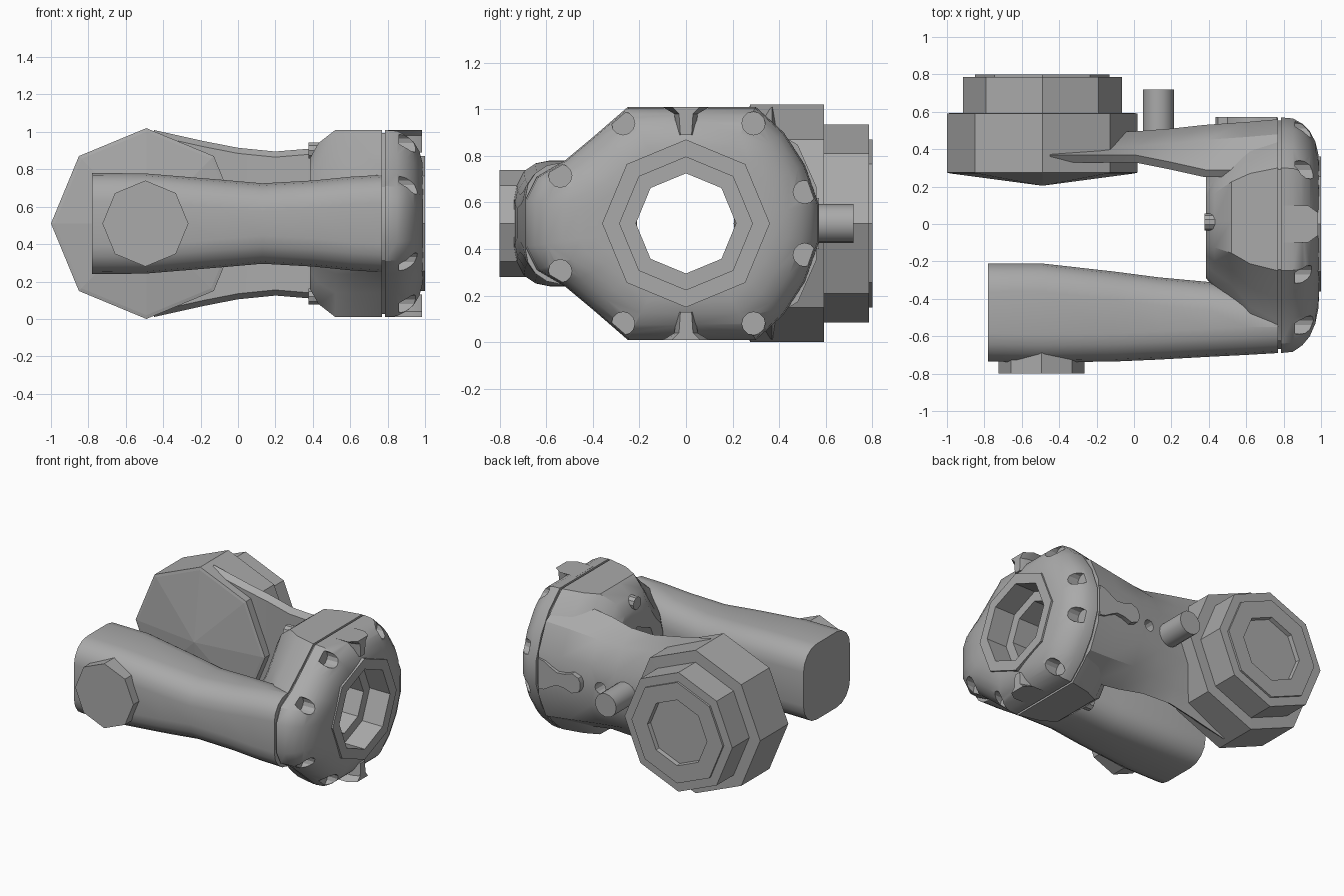
import bpy, bmesh, math
from mathutils import Matrix, Vector

if "Cube" in bpy.data.objects:
    bpy.data.objects.remove(bpy.data.objects["Cube"], do_unlink=True)

MID = 0.51  # height of the shared centre plane

grey = bpy.data.materials.new("cast_grey")
grey.use_nodes = True
grey.diffuse_color = (0.4, 0.4, 0.4, 1)
grey.node_tree.nodes["Principled BSDF"].inputs["Base Color"].default_value = (0.4, 0.4, 0.4, 1)


def finish(name, bm, smooth=True):
    bmesh.ops.recalc_face_normals(bm, faces=bm.faces)
    mesh = bpy.data.meshes.new(name)
    bm.to_mesh(mesh)
    bm.free()
    mesh.materials.append(grey)
    ob = bpy.data.objects.new(name, mesh)
    bpy.context.collection.objects.link(ob)
    bpy.context.view_layer.objects.active = ob
    if smooth:
        for o in bpy.context.selected_objects:
            o.select_set(False)
        ob.select_set(True)
        bpy.ops.object.shade_smooth_by_angle(angle=math.radians(32))
    return ob


def loft(name, rings, smooth=True):
    """Skin a list of equal-length rings of points and close both ends."""
    bm = bmesh.new()
    loops = [[bm.verts.new(p) for p in ring] for ring in rings]
    for a, b in zip(loops, loops[1:]):
        for i in range(len(a)):
            j = (i + 1) % len(a)
            bm.faces.new((a[i], a[j], b[j], b[i]))
    bm.faces.new(loops[0])
    bm.faces.new(loops[-1])
    return finish(name, bm, smooth)


def turned(name, axis, centre, steps, sides=8, smooth=False):
    """Stack of (position, radius) steps along the x or y axis."""
    rings = []
    for t, r in steps:
        ring = []
        for i in range(sides):
            a = 2 * math.pi * i / sides
            u, w = r * math.cos(a), r * math.sin(a)
            ring.append((t, centre[0] + u, centre[1] + w) if axis == "x"
                        else (centre[0] + u, t, centre[1] + w))
        rings.append(ring)
    return loft(name, rings, smooth)


def cut(target, cutter):
    cutter.hide_render = True
    mod = target.modifiers.new("cut", "BOOLEAN")
    mod.operation = "DIFFERENCE"
    mod.solver = "EXACT"
    mod.object = cutter
    bpy.context.view_layer.objects.active = target
    bpy.ops.object.modifier_apply(modifier=mod.name)
    bpy.data.objects.remove(cutter, do_unlink=True)


# Outline of the hub seen along x: upper half (y, height above centre), mirrored
upper = [(-0.69, 0.1), (-0.64, 0.2), (-0.52, 0.27), (-0.4, 0.37), (-0.25, 0.5),
         (0.02, 0.5), (0.3, 0.5), (0.42, 0.39), (0.51, 0.25), (0.57, 0.08)]
outline = upper + [(y, -z) for y, z in reversed(upper)]


def hub_ring(x, left, right, tall):
    return [(x, y * (left if y < 0 else right), MID + z * tall) for y, z in outline]


# Hub body, seam and domed cover
hub = loft("hub_body", [hub_ring(*s) for s in [
    (0.385, 0.42, 0.45, 0.7), (0.43, 0.5, 0.55, 0.86), (0.52, 0.62, 0.75, 1),
    (0.62, 0.85, 0.9, 1), (0.77, 1, 1, 1)]])
seam = loft("hub_seam", [hub_ring(x, 0.97, 0.97, 0.97) for x in (0.76, 0.8)])
cover = loft("hub_cover", [hub_ring(x, s, s, s) for x, s in [
    (0.785, 1), (0.85, 0.99), (0.9, 0.94), (0.94, 0.87), (0.97, 0.77), (0.985, 0.66), (0.99, 0.55)]])
rim = turned("hub_rim", "x", (0, MID), [(0.9, 0.36), (1.0, 0.36)])

# Central bore with a wider counterbore behind the rim
for part in (hub, seam, cover, rim):
    cut(part, turned("bore_cutter", "x", (0, MID), [(0.3, 0.215), (1.1, 0.215)]))
for part in (cover, rim):
    cut(part, turned("counterbore_cutter", "x", (0, MID), [(0.84, 0.285), (1.1, 0.285)]))

# Screw pockets around the cover
for y, z in [(-0.27, 0.43), (0.29, 0.43), (0.51, 0.135), (-0.54, 0.205)]:
    for side in (1, -1):
        cut(cover, turned("pocket_cutter", "x", (y, MID + side * z),
                          [(0.86, 0.05), (1.1, 0.05)], 12))

# Flared lugs on the cover and small pins on the inner hub face
for side, label in ((1, "top"), (-1, "bottom")):
    lug = [(-0.1, 0.5), (-0.05, 0.47), (-0.04, 0.38), (0.04, 0.38), (0.05, 0.47), (0.1, 0.5)]
    loft("cover_lug_" + label, [[(x, y * w, MID + side * z) for y, z in lug]
                                for x, w in ((0.8, 1), (0.93, 1), (0.985, 0.6))])
    turned("inner_pin_" + label, "x", (0.01, MID + side * 0.39),
           [(0.378, 0.045), (0.5, 0.045)], 10, True)


def rounded(x, y0, y1, half, r=0.15):
    """Rounded rectangle section of the front arm."""
    ring = []
    for k, (cy, cz) in enumerate([(y1 - r, half - r), (y0 + r, half - r),
                                  (y0 + r, r - half), (y1 - r, r - half)]):
        for i in range(5):
            a = math.pi / 2 * (k + i / 4)
            ring.append((x, cy + r * math.cos(a), MID + cz + r * math.sin(a)))
    return ring


# Front arm with its octagonal boss
loft("front_arm", [rounded(*s) for s in [
    (-0.78, -0.735, -0.21, 0.27), (-0.5, -0.74, -0.21, 0.268), (-0.1, -0.735, -0.255, 0.235),
    (0.13, -0.725, -0.285, 0.215), (0.4, -0.71, -0.31, 0.23), (0.6, -0.7, -0.35, 0.25),
    (0.77, -0.69, -0.4, 0.26)]])
turned("front_boss", "y", (-0.495, MID), [(-0.8, 0.23), (-0.68, 0.23)])


def plate(x, inner, outer, half):
    """Section of the back arm: flat inside, bevelled outside."""
    top = [(inner, half - 0.03), (inner + 0.04, half),
           (outer - 0.08, half * 0.75), (outer, half * 0.35)]
    return [(x, y, MID + z) for y, z in top + [(y, -z) for y, z in reversed(top)]]


# Back arm with a small through hole
arm = loft("back_arm", [plate(*s) for s in [
    (-0.45, 0.33, 0.49, 0.5), (-0.18, 0.33, 0.49, 0.44), (0.0, 0.33, 0.495, 0.405),
    (0.2, 0.29, 0.51, 0.385), (0.38, 0.25, 0.53, 0.4), (0.6, 0.25, 0.545, 0.43),
    (0.77, 0.25, 0.56, 0.45)]])
cut(arm, turned("hole_cutter", "y", (0.31, MID), [(0.1, 0.04), (0.8, 0.04)], 12))
turned("back_post", "y", (0.13, MID), [(0.4, 0.083), (0.72, 0.083)], 16, True)

# Raised tab: round tip, narrow waist, wide root at the hub
tab = [(0.435, 0.02), (0.45, 0.05), (0.5, 0.07), (0.56, 0.05), (0.62, 0.045),
       (0.67, 0.07), (0.72, 0.1), (0.765, 0.11)]
tab += [(x, -z) for x, z in reversed(tab)]
loft("back_tab", [[(x, y, MID + z) for x, z in tab] for y in (0.5, 0.572)])

# Stepped octagonal drum on the back arm with a shallow conical inner face
drum = turned("back_drum", "y", (-0.49, MID), [
    (0.205, 0.002), (0.27, 0.49), (0.275, 0.51), (0.592, 0.51), (0.593, 0.425),
    (0.785, 0.425), (0.786, 0.36), (0.8, 0.36)])
cut(drum, turned("drum_recess_cutter", "y", (-0.49, MID), [(0.77, 0.23), (0.9, 0.25)]))
